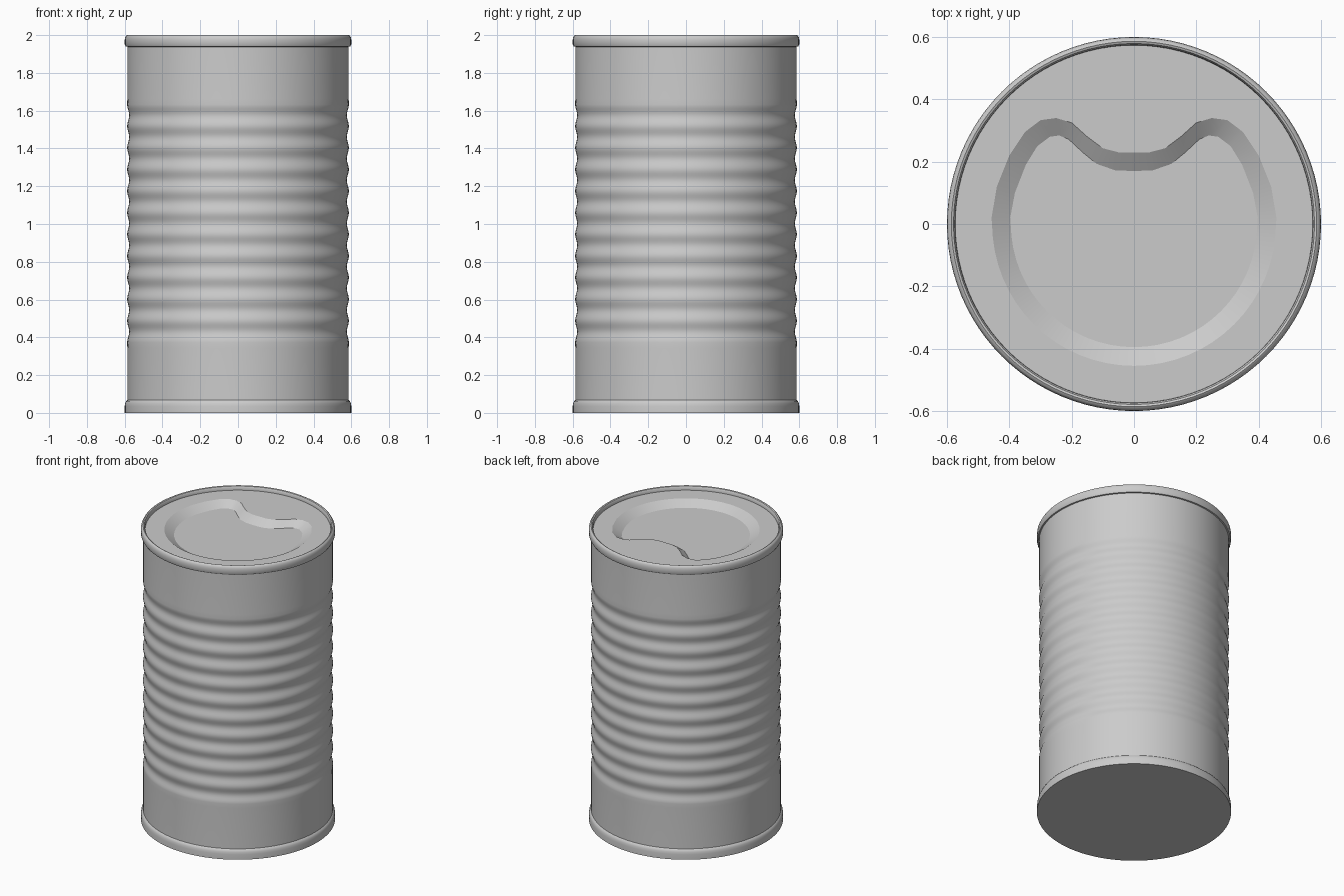
import bpy, bmesh, math

if "Cube" in bpy.data.objects:
    bpy.data.objects.remove(bpy.data.objects["Cube"])

SEG = 96


def finish(name, bm, angle=35):
    bmesh.ops.recalc_face_normals(bm, faces=bm.faces[:])
    me = bpy.data.meshes.new(name)
    bm.to_mesh(me)
    bm.free()
    ob = bpy.data.objects.new(name, me)
    bpy.context.collection.objects.link(ob)
    bpy.ops.object.select_all(action='DESELECT')
    ob.select_set(True)
    bpy.context.view_layer.objects.active = ob
    bpy.ops.object.shade_smooth_by_angle(angle=math.radians(angle))
    return ob


def ring(bm, points, z):
    return [bm.verts.new((x, y, z)) for x, y in points]


def bridge(bm, a, b):
    n = len(a)
    for i in range(n):
        j = (i + 1) % n
        bm.faces.new((a[i], a[j], b[j], b[i]))


def circle(r):
    return [(r * math.cos(2 * math.pi * i / SEG), r * math.sin(2 * math.pi * i / SEG))
            for i in range(SEG)]


def lathe(name, profile, cap_start=False, closed=False):
    bm = bmesh.new()
    rings = [ring(bm, circle(r), z) for r, z in profile]
    for a, b in zip(rings, rings[1:]):
        bridge(bm, a, b)
    if closed:
        bridge(bm, rings[-1], rings[0])
    if cap_start:
        bm.faces.new(rings[0])
    return finish(name, bm)


# Ribbed wall
PITCH, RIBS, STEPS, Z0 = 0.1145, 11, 10, 0.373
wall = [(0.586, 0.03), (0.586, Z0 - 0.03)]
for i in range(RIBS * STEPS + 1):
    z = Z0 + PITCH * i / STEPS
    wall.append((0.5815 + 0.0055 * math.cos(2 * math.pi * i / STEPS), z))
wall += [(0.586, wall[-1][1] + 0.03), (0.586, 1.96)]
lathe("can_wall", wall)

# Bottom rim with its flat base
lathe("bottom_rim", [(0.6, 0), (0.6, 0.035), (0.598, 0.05), (0.593, 0.062), (0.585, 0.068)],
      cap_start=True)

# Rolled top rim
lathe("top_rim", [(0.584, 1.938), (0.595, 1.94), (0.6, 1.95), (0.6, 1.975), (0.598, 1.987),
                  (0.593, 1.996), (0.586, 2.0), (0.579, 1.997), (0.574, 1.988),
                  (0.573, 1.96)], closed=True)

# Lid with a sunken notched panel: right-hand outlines, mirrored to the left
top_edge = [(0.457, 0.02), (0.44, 0.12), (0.40, 0.22), (0.35, 0.295), (0.30, 0.333),
            (0.25, 0.34), (0.20, 0.325), (0.15, 0.28), (0.10, 0.243), (0.05, 0.23)]
floor_edge = [(0.397, 0.02), (0.382, 0.10), (0.347, 0.19), (0.31, 0.25), (0.27, 0.28),
              (0.24, 0.284), (0.21, 0.272), (0.165, 0.23), (0.12, 0.193), (0.06, 0.172)]


def outline(r, side, notch):
    arc = [(r * math.sin(math.pi / 2 * i / 16), -r * math.cos(math.pi / 2 * i / 16))
           for i in range(1, 16)]
    right = arc + side
    return [(0, -r)] + right + [(0, notch)] + [(-x, y) for x, y in reversed(right)]


outer = outline(0.455, top_edge, 0.23)
inner = outline(0.395, floor_edge, 0.17)
border = [(0.58 * x / math.hypot(x, y), 0.58 * y / math.hypot(x, y)) for x, y in outer]
bm = bmesh.new()
a, b, c = ring(bm, border, 1.972), ring(bm, outer, 1.972), ring(bm, inner, 1.935)
bridge(bm, a, b)
bridge(bm, b, c)
bm.faces.new(c)
finish("lid", bm, 20)
